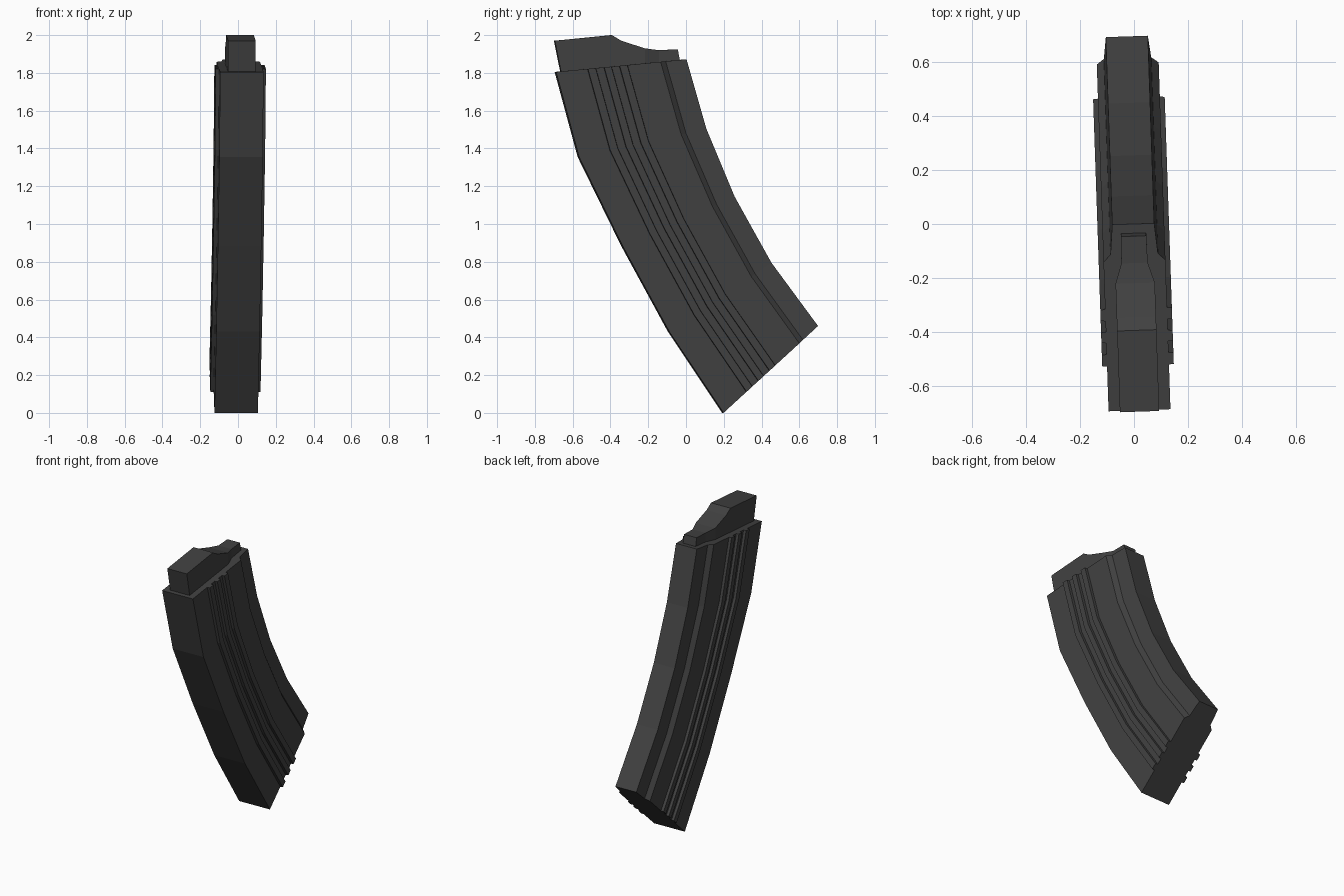
import bpy, bmesh
from mathutils import Matrix, Vector

cube = bpy.data.objects.get("Cube")
if cube:
    bpy.data.objects.remove(cube, do_unlink=True)

TURN = Matrix.Rotation(0.034, 4, 'Z')  # slight yaw of the whole magazine

metal = bpy.data.materials.new("dark_gunmetal")
metal.use_nodes = True
colour = (0.052, 0.052, 0.052, 1)
metal.diffuse_color = colour
bsdf = metal.node_tree.nodes["Principled BSDF"]
bsdf.inputs["Base Color"].default_value = colour
bsdf.inputs["Roughness"].default_value = 0.7


def loft(name, rings):
    """Skin a row of closed rings and cap both ends, with flat faces."""
    bm = bmesh.new()
    rows = [[bm.verts.new(TURN @ Vector(p)) for p in ring] for ring in rings]
    n = len(rows[0])
    for a, b in zip(rows, rows[1:]):
        for i in range(n):
            j = (i + 1) % n
            bm.faces.new((a[i], a[j], b[j], b[i]))
    bm.faces.new(rows[0])
    bm.faces.new(rows[-1][::-1])
    bmesh.ops.recalc_face_normals(bm, faces=bm.faces)
    mesh = bpy.data.meshes.new(name)
    bm.to_mesh(mesh)
    bm.free()
    mesh.materials.append(metal)
    obj = bpy.data.objects.new(name, mesh)
    bpy.context.collection.objects.link(obj)
    return obj


# Curved body: front and back edges (y, z) from top to bottom
front_edge = [(-0.692, 1.805), (-0.57, 1.355), (-0.34, 0.885), (-0.092, 0.43), (0.195, 0.0)]
back_edge = [(0.0, 1.872), (0.105, 1.505), (0.255, 1.145), (0.45, 0.795), (0.697, 0.46)]

# Half cross-section (depth fraction, half width): flat front, three ribs, narrowed spine
WALL, RIB = 0.115, 0.133
half = [(0, WALL)]
for start, end in ((0.24, 0.305), (0.365, 0.425), (0.483, 0.547)):
    half += [(start, WALL), (start + 0.003, RIB), (end - 0.003, RIB), (end, WALL)]
half += [(0.80, WALL), (0.84, 0.088), (1, 0.078)]
section = half + [(t, -w) for t, w in reversed(half)]

rings = []
for f, b in zip(front_edge, back_edge):
    rings.append([(w - 0.003, f[0] + (b[0] - f[0]) * t, f[1] + (b[1] - f[1]) * t)
                  for t, w in section])
loft("magazine_body", rings)

# Feed head on top: (top y, top z, bottom y, half width) from front to back
stations = [(-0.697, 1.97, -0.66, 0.073), (-0.395, 2.0, -0.395, 0.073),
            (-0.345, 1.97, -0.345, 0.073), (-0.22, 1.93, -0.22, 0.073),
            (-0.145, 1.92, -0.145, 0.049), (-0.045, 1.925, -0.03, 0.047)]
rings = []
for yt, zt, yb, w in stations:
    zb = 1.85 + 0.097 * yb  # sunk just below the sloping rim
    rings.append([(x - 0.003, y, z) for x, y, z in
                  ((-w, yb, zb), (w, yb, zb), (w, yt, zt), (-w, yt, zt))])
loft("feed_head", rings)
